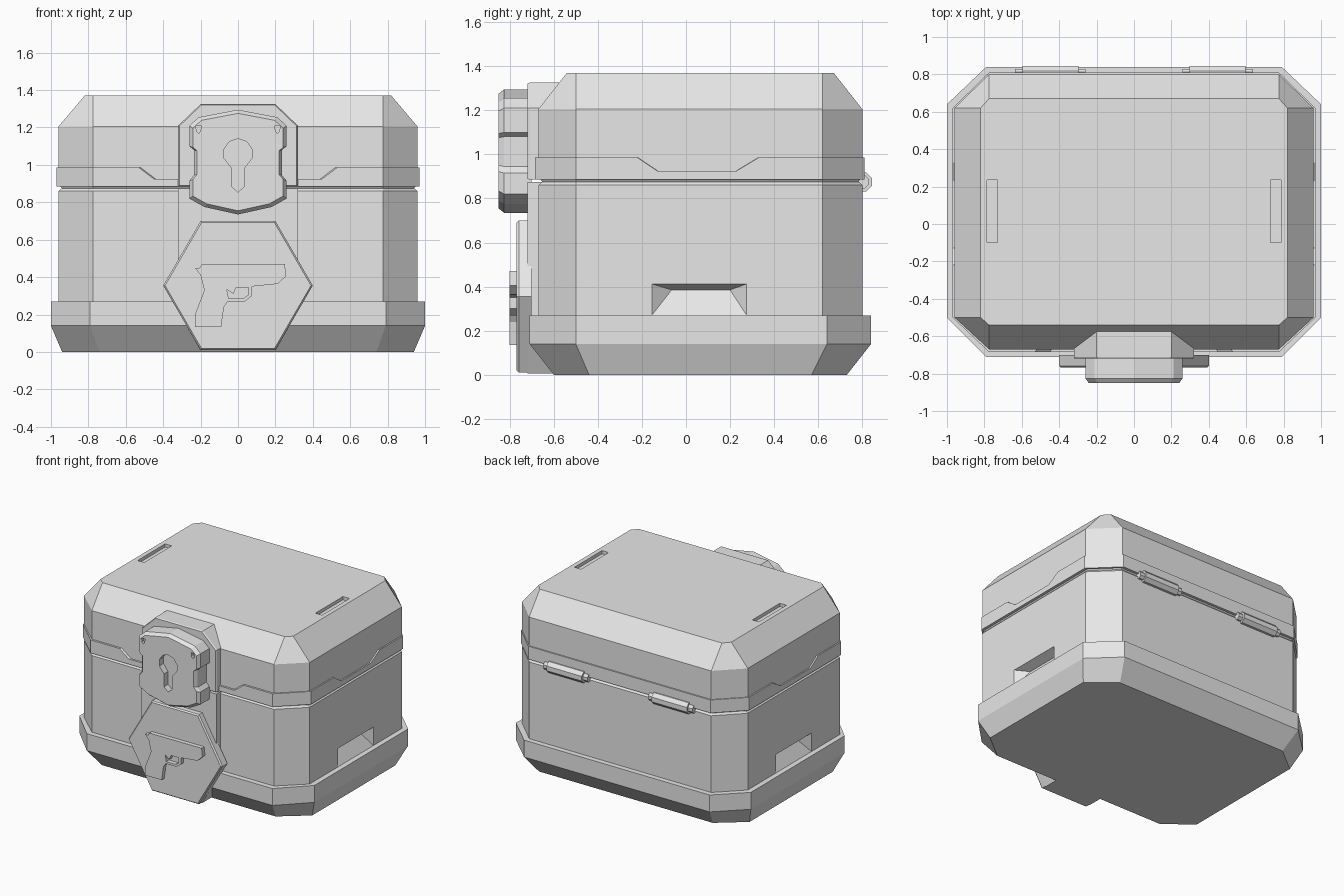
import bpy, bmesh
from math import sin, cos, pi
from mathutils import Vector

if "Cube" in bpy.data.objects:
    bpy.data.objects.remove(bpy.data.objects["Cube"], do_unlink=True)

grey = bpy.data.materials.new("plain_grey")
grey.use_nodes = True
COLOUR = (0.8, 0.8, 0.8, 1)
grey.diffuse_color = COLOUR
grey.node_tree.nodes["Principled BSDF"].inputs["Base Color"].default_value = COLOUR


def finish(name, bm):
    bmesh.ops.recalc_face_normals(bm, faces=bm.faces)
    mesh = bpy.data.meshes.new(name)
    bm.to_mesh(mesh)
    bm.free()
    mesh.materials.append(grey)
    obj = bpy.data.objects.new(name, mesh)
    bpy.context.collection.objects.link(obj)
    return obj


def loft(name, rings):
    """Skin a stack of closed rings and cap both ends."""
    bm = bmesh.new()
    loops = [[bm.verts.new(p) for p in ring] for ring in rings]
    for a, b in zip(loops, loops[1:]):
        for i in range(len(a)):
            j = (i + 1) % len(a)
            bm.faces.new((a[i], a[j], b[j], b[i]))
    bm.faces.new(loops[0])
    bm.faces.new(loops[-1])
    return finish(name, bm)


def octagon(z, x, front, back, cx, cfront, cback, inset=0.0):
    """Rectangle with cut corners, lying flat at height z."""
    x, front, back = x - inset, front + inset, back - inset
    return [(-cx, front, z), (cx, front, z), (x, cfront, z), (x, cback, z),
            (cx, back, z), (-cx, back, z), (-x, cback, z), (-x, cfront, z)]


def prism(name, outline, back, front, bevel=0.0, shrink=1.0):
    """Extrude an (x, z) outline along y, with a chamfered front rim."""
    zs = [z for _, z in outline]
    mid = (min(zs) + max(zs)) / 2
    rings = [[(x, back, z) for x, z in outline]]
    if bevel:
        rings.append([(x, front + bevel, z) for x, z in outline])
    rings.append([(x * shrink, front, mid + (z - mid) * shrink) for x, z in outline])
    return loft(name, rings)


def mirrored(half):
    """Complete a right-hand outline by mirroring it across x = 0."""
    return half + [(-x, z) for x, z in reversed(half) if abs(x) > 1e-6]


def block(name, lo, hi):
    (x0, y0, z0), (x1, y1, z1) = lo, hi
    return loft(name, [[(x0, y0, z), (x1, y0, z), (x1, y1, z), (x0, y1, z)] for z in (z0, z1)])


def hull(name, points):
    bm = bmesh.new()
    for p in points:
        bm.verts.new(p)
    bmesh.ops.convex_hull(bm, input=bm.verts)
    return finish(name, bm)


def carve(obj, cutters):
    """Subtract the cutters, bake the result and remove them."""
    for cutter in cutters:
        cutter.hide_render = True
        mod = obj.modifiers.new("cut", "BOOLEAN")
        mod.operation = "DIFFERENCE"
        mod.solver = "EXACT"
        mod.object = cutter
    graph = bpy.context.evaluated_depsgraph_get()
    mesh = bpy.data.meshes.new_from_object(obj.evaluated_get(graph))
    obj.modifiers.clear()
    obj.data = mesh
    for cutter in cutters:
        bpy.data.objects.remove(cutter, do_unlink=True)


# Plinth with undercut sides
loft("base_plinth", [octagon(0, .94, -.60, .73, .74, -.44, .57),
                     octagon(.14, 1, -.71, .84, .79, -.50, .64),
                     octagon(.27, 1, -.71, .84, .79, -.50, .64)])

# Body with a grip scoop low on each side
WALL = (.96, -.67, .80, .775, -.50, .62)
body = loft("chest_body", [octagon(.2, *WALL), octagon(.86, *WALL),
                           octagon(.875, *WALL, inset=.015)])
scoops = []
for s in (-1, 1):
    points = [(s * x, y, z) for x in (.96, .98) for y in (-.155, .275) for z in (.27, .412)]
    points += [(s * .89, y, .385) for y in (-.065, .2)]
    scoops.append(hull("scoop_cutter", points))
carve(body, scoops)

# Lid with sloped shoulders and two slots in its top
lid = loft("chest_lid", [octagon(.872, *WALL, inset=.02), octagon(.9, *WALL), octagon(1.205, *WALL),
                         octagon(1.37, .82, -.54, .67, .775, -.50, .62)])
carve(lid, [block("slot_cutter", (s * .757 - .028, -.10, 1.345), (s * .757 + .028, .235, 1.4))
            for s in (-1, 1)])

# Rim band round the lid, dipping at the front and sides
X, F, B = .97, -.685, .81
HIGH, LOW = .985, .925
rim = [(-.775, F, HIGH), (-.53, F, HIGH), (-.45, F, LOW), (.45, F, LOW), (.53, F, HIGH), (.775, F, HIGH),
       (X, -.50, HIGH), (X, -.22, HIGH), (X, -.13, LOW), (X, .23, LOW), (X, .33, HIGH), (X, .62, HIGH),
       (.775, B, HIGH), (-.775, B, HIGH),
       (-X, .62, HIGH), (-X, .33, HIGH), (-X, .23, LOW), (-X, -.13, LOW), (-X, -.22, HIGH), (-X, -.50, HIGH)]


def rim_ring(scale, z=None):
    return [(x * scale, .06 + (y - .06) * scale, h if z is None else z) for x, y, h in rim]


loft("lid_rim", [rim_ring(.96, .885), rim_ring(1, .885), rim_ring(1), rim_ring(.96)])

# Lock backing, split at the lid seam
prism("lock_backing_upper", mirrored([(.32, .885), (.32, 1.21), (.2, 1.325)]), -.5, -.72, .01, .98)
prism("lock_backing_lower", mirrored([(.2, .005), (.32, .22), (.32, .875)]), -.55, -.72)

# Lock case with keyhole and two small slots
case = mirrored([(0, 1.295), (.21, 1.255), (.26, 1.21), (.26, 1.10), (.235, 1.08),
                 (.235, .945), (.26, .915), (.26, .82), (.18, .775), (0, .735)])
lock = prism("lock_case", case, -.70, -.85, .025, .93)
head = [(.078 * sin(a), 1.06 + .08 * cos(a)) for a in (i * pi / 5 for i in range(5))]
keyhole = mirrored(head[:4] + [(.035, .985), (.035, .885), (0, .855)])
cutters = [prism("keyhole_cutter", keyhole, -.80, -.9)]
for s in (-1, 1):
    slot = [(s * x, z) for x, z in [(.197, 1.21), (.225, 1.21), (.222, 1.18), (.21, 1.168), (.2, 1.18)]]
    cutters.append(prism("rivet_cutter", slot, -.825, -.9))
carve(lock, cutters)

# Hexagonal shield
prism("hex_shield", mirrored([(.2, .01), (.4, .355), (.2, .70)]), -.70, -.768, .01, .975)

# Raised pistol emblem with an open trigger guard
pistol = [(-.23, .45), (-.205, .45), (-.195, .468), (.25, .47), (.257, .406), (.214, .364),
          (.075, .35), (.075, .30), (.037, .27), (-.055, .27), (-.075, .24), (-.09, .134),
          (-.23, .134), (-.23, .2), (-.18, .33), (-.2, .41)]
emblem = prism("pistol_emblem", pistol, -.76, -.80)
guard = [(-.06, .335), (-.025, .31), (-.01, .345), (.055, .345), (.055, .305), (.03, .287), (-.05, .287)]
carve(emblem, [prism("guard_cutter", guard, -.7, -.9)])


# Hinges: an eight-sided barrel with thinner pin ends
def barrel(name, x, half, radius):
    ring = [(.80 + radius * cos(a), .875 + radius * sin(a)) for a in ((i + .5) * pi / 4 for i in range(8))]
    loft(name, [[(x + d, y, z) for y, z in ring] for d in (-half, half)])


for side, x in (("right", -.447), ("left", .447)):
    barrel("hinge_barrel_" + side, x, .15, .047)
    barrel("hinge_pin_" + side, x, .188, .032)
